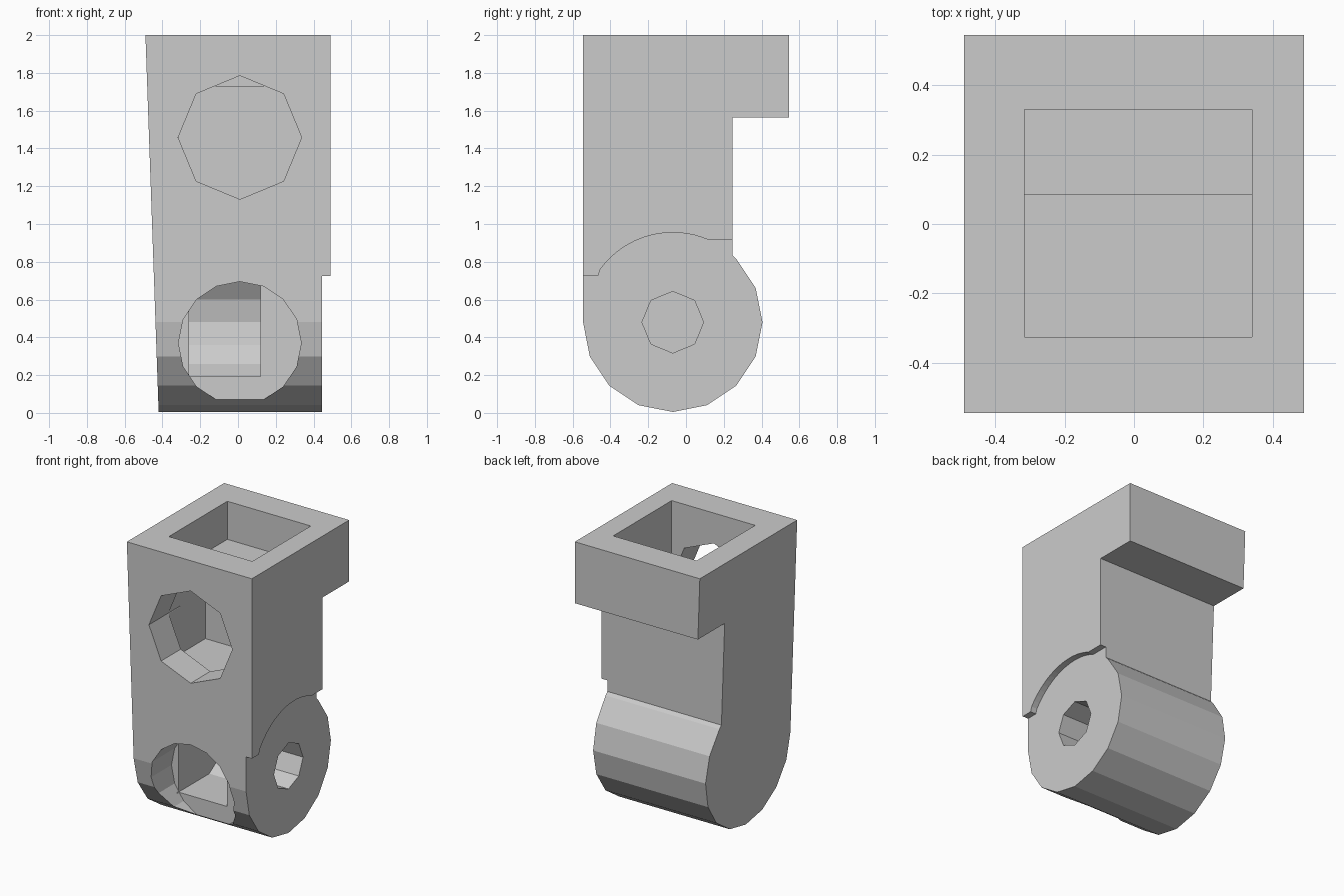
import bpy, bmesh
from math import cos, sin, radians

cube = bpy.data.objects.get("Cube")
if cube:
    bpy.data.objects.remove(cube, do_unlink=True)

gray = bpy.data.materials.new("light_gray")
gray.use_nodes = True
gray.diffuse_color = (0.6, 0.6, 0.6, 1)
gray.node_tree.nodes["Principled BSDF"].inputs["Base Color"].default_value = (0.6, 0.6, 0.6, 1)


def arc(cx, cy, r, start, end, steps):
    """Points on an arc, both ends included."""
    angles = [radians(start + (end - start) * i / steps) for i in range(steps + 1)]
    return [(cx + r * cos(a), cy + r * sin(a)) for a in angles]


def ring(cx, cy, r, sides):
    return arc(cx, cy, r, 0, 360, sides)[:-1]


def prism(name, profile, axis, lo, hi):
    """Extrude a 2D profile along x, y or z."""
    place = {"x": lambda p, d: (d, p[0], p[1]),
             "y": lambda p, d: (p[0], d, p[1]),
             "z": lambda p, d: (p[0], p[1], d)}[axis]
    bm = bmesh.new()
    base = bm.faces.new([bm.verts.new(place(p, lo)) for p in profile])
    top = bmesh.ops.extrude_face_region(bm, geom=[base])["geom"]
    shift = place((0, 0), hi - lo)
    bmesh.ops.translate(bm, vec=shift, verts=[g for g in top if isinstance(g, bmesh.types.BMVert)])
    bmesh.ops.recalc_face_normals(bm, faces=bm.faces)
    mesh = bpy.data.meshes.new(name)
    bm.to_mesh(mesh)
    bm.free()
    mesh.materials.append(gray)
    obj = bpy.data.objects.new(name, mesh)
    bpy.context.collection.objects.link(obj)
    return obj


def box(x0, x1, y0, y1):
    return [(x0, y0), (x1, y0), (x1, y1), (x0, y1)]


def cut(body, cutter):
    """Subtract the cutter, keep the result and drop the cutter."""
    mod = body.modifiers.new("cut", "BOOLEAN")
    mod.operation = "DIFFERENCE"
    mod.solver = "EXACT"
    mod.object = cutter
    graph = bpy.context.evaluated_depsgraph_get()
    mesh = bpy.data.meshes.new_from_object(body.evaluated_get(graph))
    body.modifiers.clear()
    body.data = mesh
    bpy.data.objects.remove(cutter, do_unlink=True)


# Body: upright block with a rear overhang and a round foot
PY, PZ = -0.07, 0.48
profile = [(-0.545, 2), (0.545, 2), (0.545, 1.565), (0.245, 1.565), (0.245, 0.837)]
profile += arc(PY, PZ, 0.475, 45, -180, 10)
body = prism("bracket_body", profile, "x", -0.49, 0.49)
for v in body.data.vertices:
    if v.co.x < 0:
        v.co.x = -0.42 - 0.035 * v.co.z

# Side recess around the pivot
recess = [(-0.7, 0.725), (-0.465, 0.725)]
recess += arc(PY, PZ, 0.475, 144, 66.4, 16)
recess += [(0.6, 0.915), (0.6, -0.2), (-0.7, -0.2)]
cut(body, prism("recess_cutter", recess, "x", 0.445, 0.7))

# Top socket: deep well and shallow ledge
cut(body, prism("well_cutter", box(-0.315, 0.34, -0.325, 0.085), "z", 1.12, 2.2))
cut(body, prism("ledge_cutter", box(-0.315, 0.34, 0.0, 0.33), "z", 1.73, 2.2))

# Front openings
cut(body, prism("upper_hole_cutter", ring(0.01, 1.458, 0.327, 8), "y", -0.8, -0.2))
cut(body, prism("lower_hole_cutter", ring(0.01, 0.37, 0.325, 16), "y", -0.8, -0.295))

# Pivot pocket with a rounded back, and the bore into it
pocket = [(-0.32, 0.192)] + arc(PY, PZ, 0.313, -67.5, 67.5, 6) + [(-0.32, 0.768)]
cut(body, prism("pocket_cutter", pocket, "x", -0.26, 0.12))
cut(body, prism("bore_cutter", ring(PY, PZ, 0.163, 8), "x", 0, 0.7))
